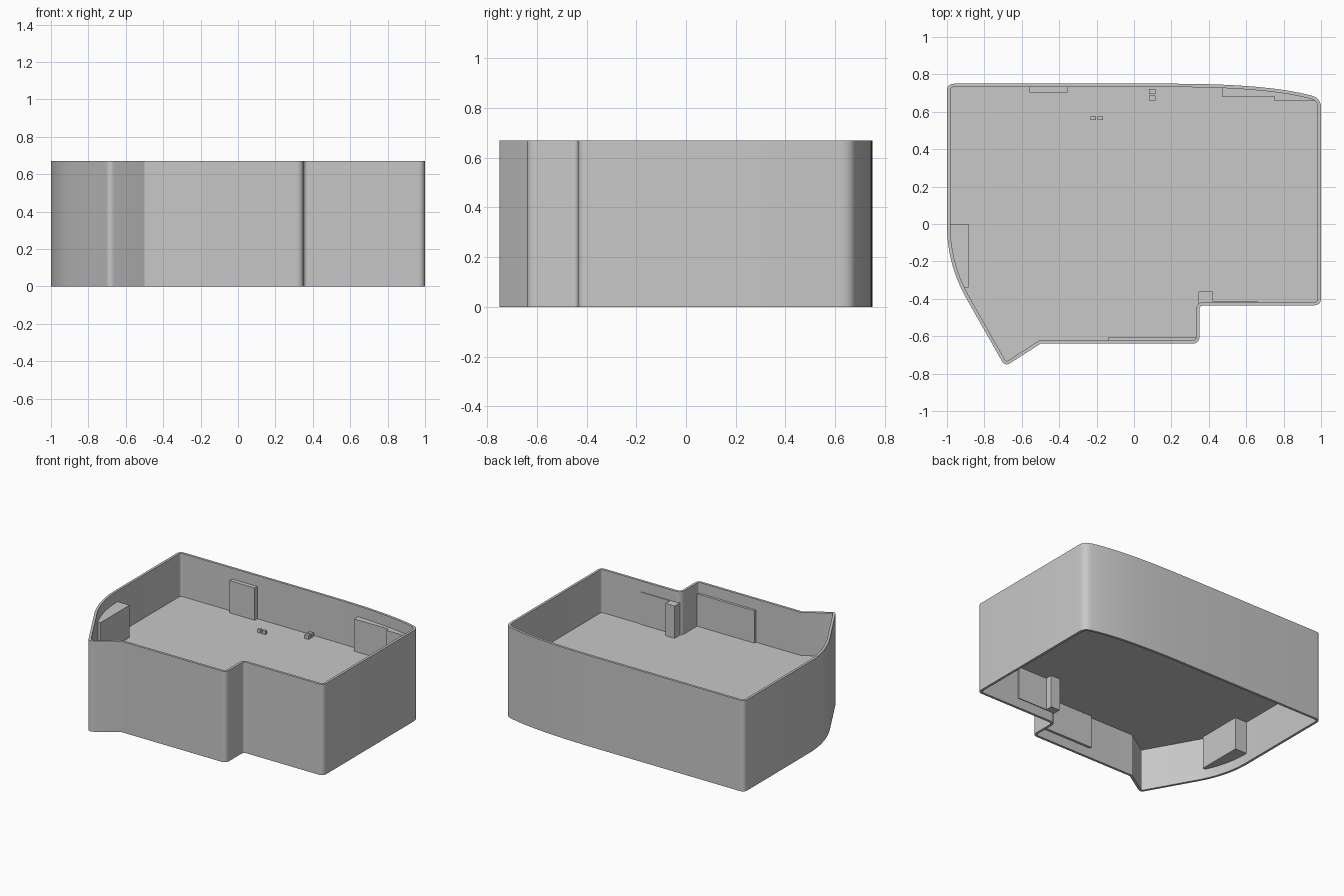
import bpy, bmesh, math
from mathutils import Vector

cube = bpy.data.objects.get("Cube")
if cube:
    bpy.data.objects.remove(cube, do_unlink=True)

grey = bpy.data.materials.new("plain grey")
grey.use_nodes = True
COLOUR = (0.58, 0.58, 0.58, 1)
grey.diffuse_color = COLOUR
grey.node_tree.nodes["Principled BSDF"].inputs["Base Color"].default_value = COLOUR

HEIGHT, WALL = 0.67, 0.018
FLOOR = (0.31, 0.352)
BLOCK = (0.07, 0.59)


def finish(name, bm, smooth=False):
    bmesh.ops.recalc_face_normals(bm, faces=bm.faces)
    mesh = bpy.data.meshes.new(name)
    bm.to_mesh(mesh)
    bm.free()
    mesh.materials.append(grey)
    obj = bpy.data.objects.new(name, mesh)
    bpy.context.collection.objects.link(obj)
    if smooth:
        bpy.ops.object.select_all(action='DESELECT')
        obj.select_set(True)
        bpy.context.view_layer.objects.active = obj
        bpy.ops.object.shade_smooth_by_angle(angle=math.radians(30))
    return obj


def prism(name, points, span):
    """Extrude a flat outline between two heights."""
    bm = bmesh.new()
    base = bm.faces.new([bm.verts.new((p[0], p[1], span[0])) for p in points])
    top = bmesh.ops.extrude_face_region(bm, geom=[base])["geom"]
    verts = [v for v in top if isinstance(v, bmesh.types.BMVert)]
    bmesh.ops.translate(bm, verts=verts, vec=(0, 0, span[1] - span[0]))
    return finish(name, bm)


def box(name, x0, x1, y0, y1, span=BLOCK):
    return prism(name, [(x0, y0), (x1, y0), (x1, y1), (x0, y1)], span)


def rounded(corners):
    """Replace each corner (x, y, trim before, trim after, steps) by a curve."""
    out = []
    for i, (x, y, before, after, steps) in enumerate(corners):
        c = Vector((x, y))
        if not steps:
            out.append(c)
            continue
        prev = Vector(corners[i - 1][:2])
        nxt = Vector(corners[(i + 1) % len(corners)][:2])
        a = c + (prev - c).normalized() * before
        b = c + (nxt - c).normalized() * after
        for k in range(steps + 1):
            t = k / steps
            out.append(a * (1 - t) ** 2 + c * 2 * t * (1 - t) + b * t * t)
    return out


def inset(points, d):
    """Offset a counter-clockwise outline inwards with mitred corners."""
    out = []
    for i, p in enumerate(points):
        e1 = (p - points[i - 1]).normalized()
        e2 = (points[(i + 1) % len(points)] - p).normalized()
        n1, n2 = Vector((-e1.y, e1.x)), Vector((-e2.y, e2.x))
        out.append(p + (n1 + n2) * d / (1 + n1.dot(n2)))
    return out


# Outline, counter-clockwise from the back corner on the straight side
outer = rounded([
    (-1, 0.75, 0.04, 0.04, 6),
    (-1, -0.215, 0.21, 0.21, 14),
    (-0.69, -0.762, 0.035, 0.035, 6),
    (-0.5, -0.64, 0, 0, 0),
    (0.35, -0.64, 0.04, 0.04, 6),
    (0.35, -0.435, 0.025, 0.025, 6),
    (1, -0.435, 0.04, 0.04, 6),
    (1, 0.672, 0.05, 0.05, 6),
    (0.72, 0.75, 0.24, 0.52, 16),
])
inner = inset(outer, WALL)

# Surrounding wall, open at top and bottom
bm = bmesh.new()
rings = [[bm.verts.new((p.x, p.y, z)) for p in loop]
         for loop, z in ((outer, 0), (outer, HEIGHT), (inner, HEIGHT), (inner, 0))]
for r in range(4):
    a, b = rings[r], rings[(r + 1) % 4]
    for i in range(len(a)):
        j = (i + 1) % len(a)
        bm.faces.new((a[i], a[j], b[j], b[i]))
finish("outer_wall", bm, smooth=True)

# Floor slab halfway up
prism("floor", inset(outer, WALL * 0.8), FLOOR)

# Blocks and plates on the walls, passing through the floor
box("back_block", -0.56, -0.355, 0.702, 0.737)
box("notch_post", 0.345, 0.42, -0.425, -0.36)
box("notch_plate", 0.4, 0.66, -0.425, -0.411)
box("front_plate", -0.135, 0.335, -0.63, -0.604)
prism("side_block", [(-0.885, 0), (-0.99, 0), (-0.966, -0.2),
                     (-0.908, -0.34), (-0.885, -0.34)], BLOCK)
prism("curve_block_inner", [(0.47, 0.683), (0.75, 0.683), (0.75, 0.71), (0.47, 0.73)], BLOCK)
prism("curve_block_outer", [(0.75, 0.658), (0.985, 0.658), (0.945, 0.677), (0.75, 0.712)], BLOCK)

# Small studs on the floor
STUD = (0.285, 0.378)
for i, y in enumerate((0.66, 0.695)):
    box(f"back_stud_{i + 1}", 0.08, 0.115, y, y + 0.026, STUD)
for i, x in enumerate((-0.232, -0.194)):
    box(f"floor_stud_{i + 1}", x, x + 0.028, 0.556, 0.574, STUD)
